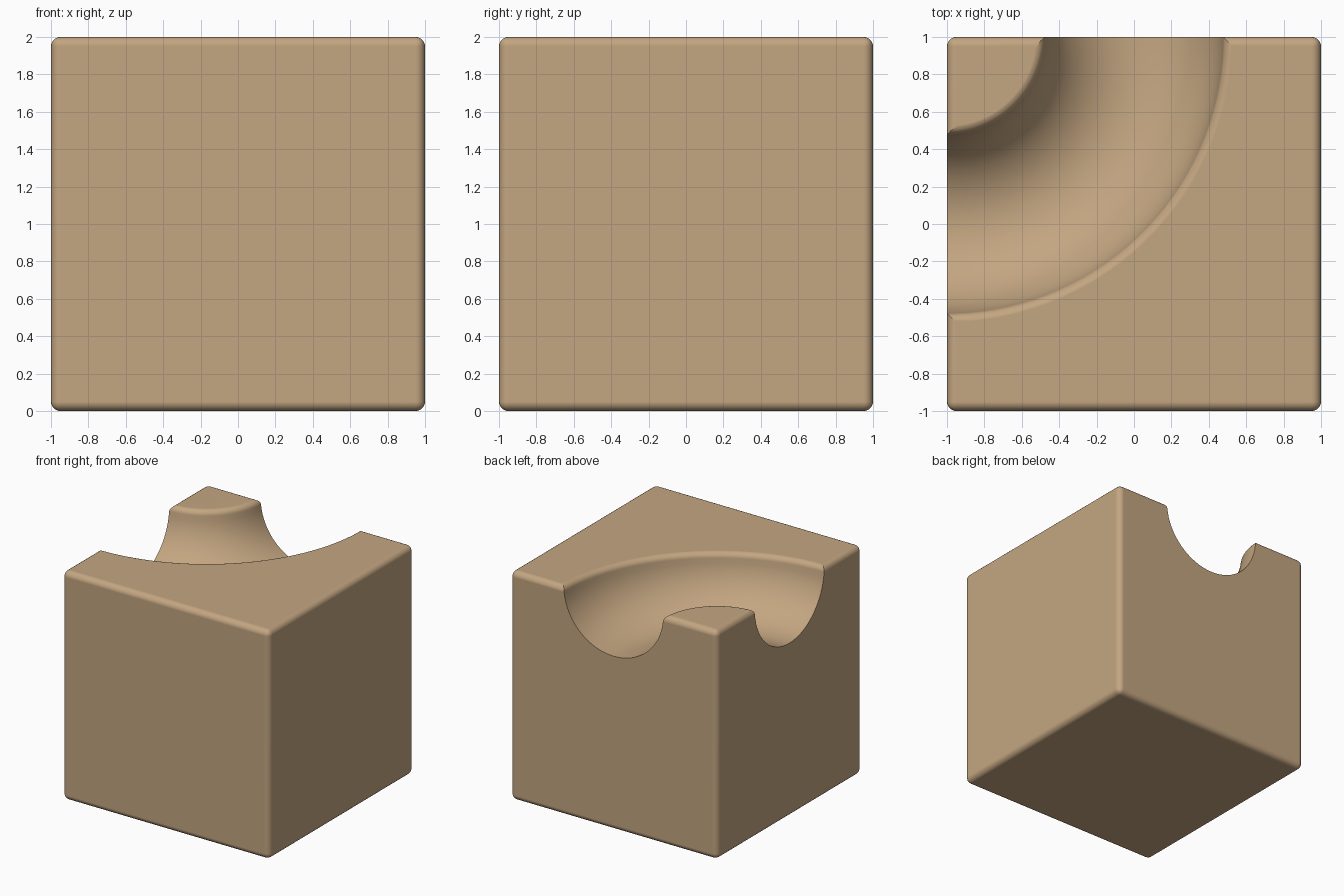
import bpy, bmesh, math
from math import sin, cos, pi

if "Cube" in bpy.data.objects:
    bpy.data.objects.remove(bpy.data.objects["Cube"])

EDGE = 0.05      # rounding of the block edges and groove lips
GROOVE = 0.48    # groove radius
SWEEP = 1.0      # radius of the curved groove path

tan = bpy.data.materials.new("tan_clay")
tan.diffuse_color = (0.55, 0.38, 0.22, 1)
tan.use_nodes = True
tan.node_tree.nodes["Principled BSDF"].inputs["Base Color"].default_value = tan.diffuse_color

# Block with rounded edges
bpy.ops.mesh.primitive_cube_add(size=2, location=(0, 0, 1))
block = bpy.context.object
block.name = "curved_groove_block"
block.data.materials.append(tan)
bevel = block.modifiers.new("round_edges", 'BEVEL')
bevel.width, bevel.segments = EDGE, 5

# Half of the groove section: flared lip, then round channel down to the bottom
reach = GROOVE + EDGE
lip_x = math.sqrt(reach ** 2 - EDGE ** 2)
tilt = math.asin(EDGE / reach)
half = [(lip_x, 0.3), (lip_x, 0.0005)]
for i in range(1, 7):
    a = pi / 2 + (pi / 2 - tilt) * i / 6
    half.append((lip_x + EDGE * cos(a), -EDGE + EDGE * sin(a)))
for i in range(1, 17):
    a = -tilt - (pi / 2 - tilt) * i / 16
    half.append((GROOVE * cos(a), GROOVE * sin(a)))
profile = half + [(-x, z) for x, z in reversed(half[:-1])]

# Ring cutter revolved around the back left corner
bm = bmesh.new()
STEPS = 128
rings = []
for s in range(STEPS):
    t = 2 * pi * (s + 0.5) / STEPS
    rings.append([bm.verts.new((-1 + (SWEEP + x) * cos(t), 1 + (SWEEP + x) * sin(t), 2 + z))
                  for x, z in profile])
n = len(profile)
for s in range(STEPS):
    a, b = rings[s], rings[(s + 1) % STEPS]
    for i in range(n):
        j = (i + 1) % n
        bm.faces.new((a[i], a[j], b[j], b[i]))
bmesh.ops.recalc_face_normals(bm, faces=bm.faces)
mesh = bpy.data.meshes.new("groove_cutter")
bm.to_mesh(mesh)
bm.free()
mesh.materials.append(tan)
cutter = bpy.data.objects.new("groove_cutter", mesh)
bpy.context.collection.objects.link(cutter)
cutter.hide_render = True

# Cut the groove and smooth the surfaces
cut = block.modifiers.new("cut_groove", 'BOOLEAN')
cut.operation, cut.object, cut.solver = 'DIFFERENCE', cutter, 'EXACT'
bpy.context.view_layer.objects.active = block
for name in ("round_edges", "cut_groove"):
    bpy.ops.object.modifier_apply(modifier=name)
bpy.data.objects.remove(cutter)
bpy.ops.object.shade_smooth_by_angle(angle=math.radians(30))
normals = block.modifiers.new("clean_shading", 'WEIGHTED_NORMAL')
normals.keep_sharp = True
